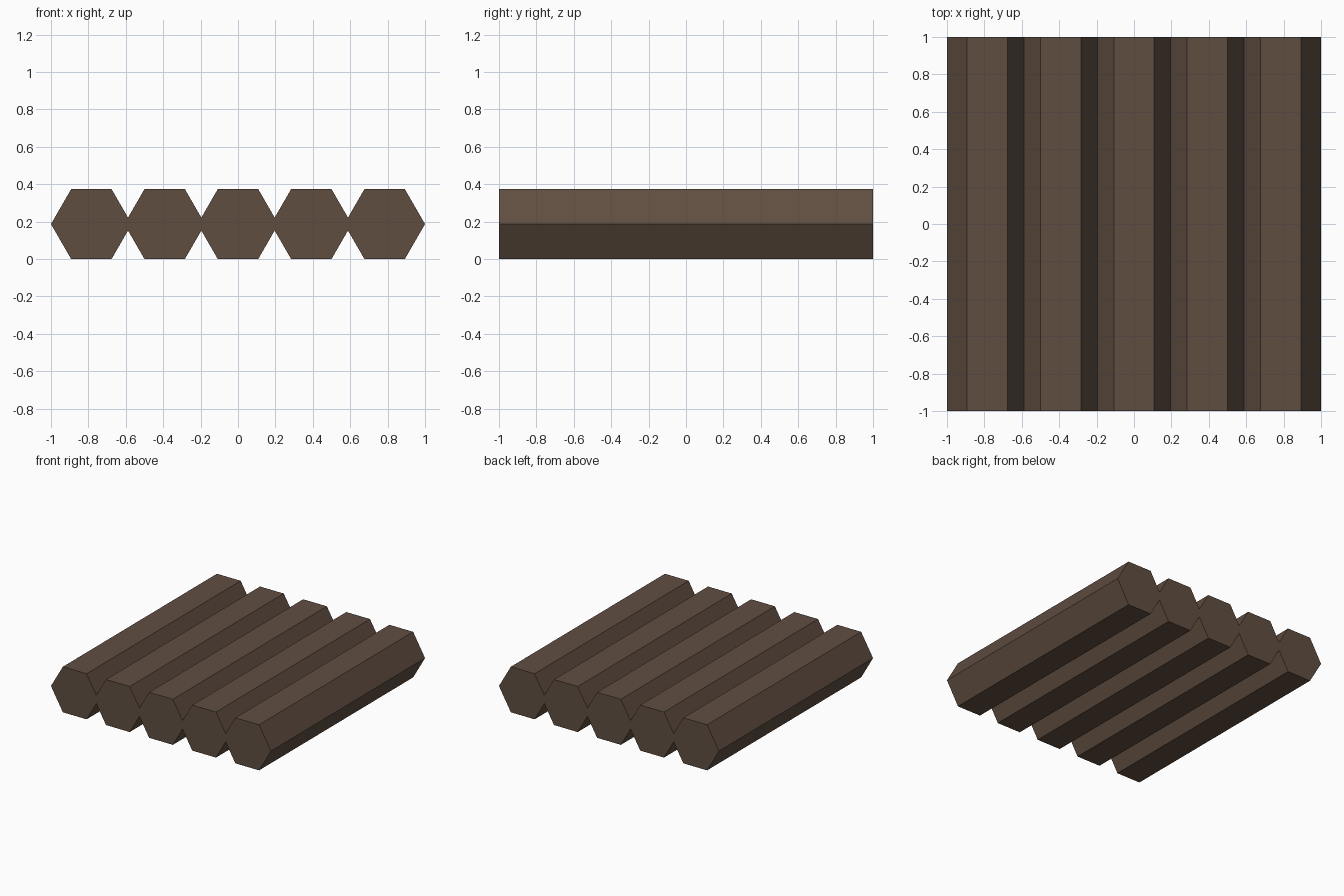
import bpy, bmesh, math

if "Cube" in bpy.data.objects:
    bpy.data.objects.remove(bpy.data.objects["Cube"])

RADIUS = 0.216          # corner radius of the hexagonal section
SPACING = 0.392         # slightly under the width, so logs interlock
HALF_LENGTH = 1.0
COUNT = 5

wood = bpy.data.materials.new("dark_brown_wood")
wood.diffuse_color = (0.117, 0.076, 0.053, 1.0)
wood.use_nodes = True
wood.node_tree.nodes["Principled BSDF"].inputs["Base Color"].default_value = wood.diffuse_color


def hex_log(name, x):
    """Hexagonal log lying along y, flat side on the ground."""
    bm = bmesh.new()
    height = RADIUS * math.sin(math.radians(60))
    ring = [bm.verts.new((RADIUS * math.cos(math.radians(60 * i)), -HALF_LENGTH,
                          RADIUS * math.sin(math.radians(60 * i)))) for i in range(6)]
    end = bm.faces.new(ring)
    # extrude the end profile, keeping the front cap
    geom = bmesh.ops.extrude_face_region(bm, geom=[end], use_keep_orig=True)["geom"]
    verts = [v for v in geom if isinstance(v, bmesh.types.BMVert)]
    bmesh.ops.translate(bm, verts=verts, vec=(0, 2 * HALF_LENGTH, 0))
    bmesh.ops.recalc_face_normals(bm, faces=bm.faces)
    mesh = bpy.data.meshes.new(name)
    bm.to_mesh(mesh)
    bm.free()
    mesh.materials.append(wood)
    obj = bpy.data.objects.new(name, mesh)
    obj.location = (x, 0, height)
    bpy.context.collection.objects.link(obj)


# row of logs side by side
for i in range(COUNT):
    hex_log(f"log_{i + 1}", (i - (COUNT - 1) / 2) * SPACING)
